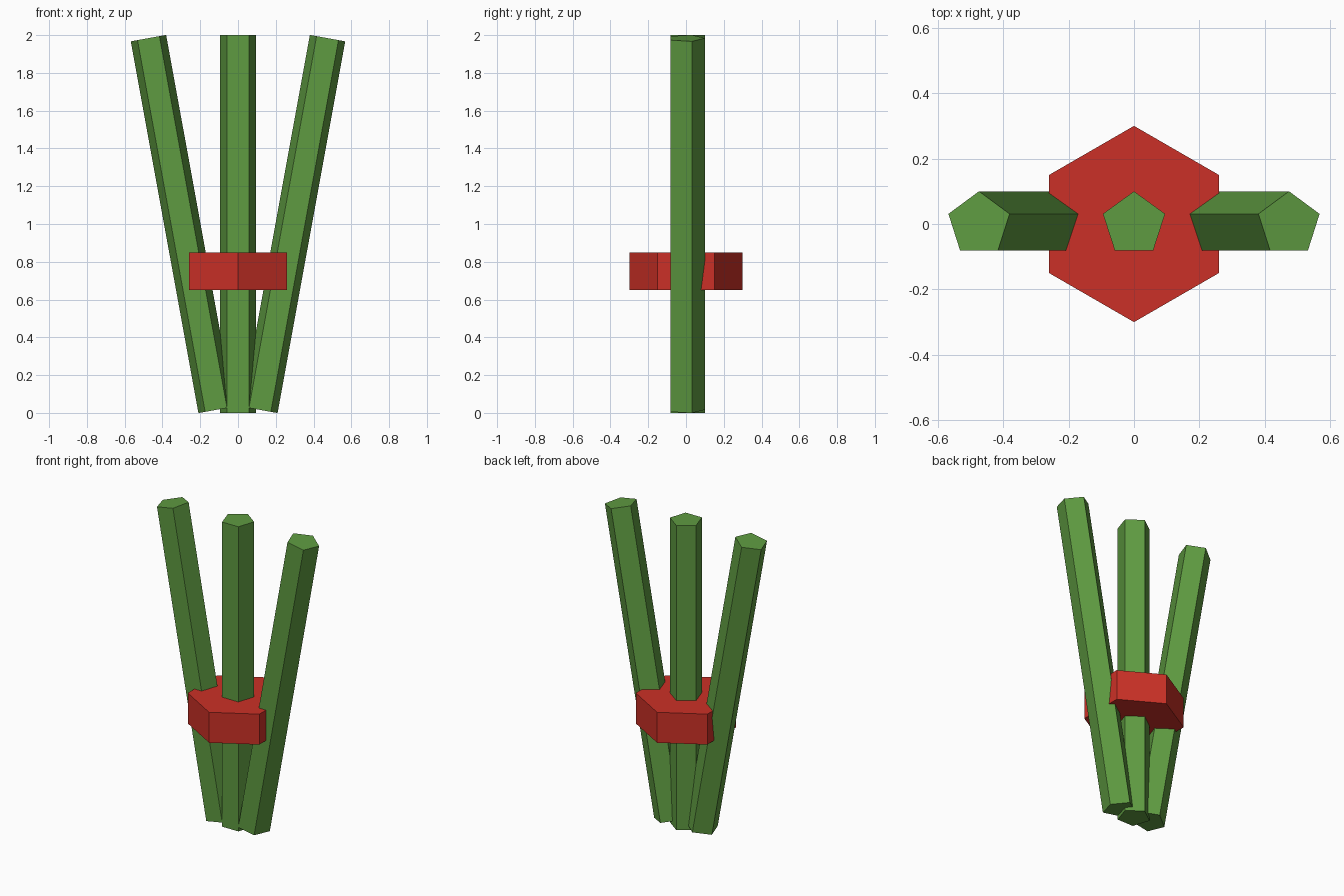
import bpy, bmesh, math

if "Cube" in bpy.data.objects:
    bpy.data.objects.remove(bpy.data.objects["Cube"])


def material(name, rgb):
    m = bpy.data.materials.new(name)
    m.diffuse_color = (*rgb, 1.0)
    m.use_nodes = True
    m.node_tree.nodes["Principled BSDF"].inputs["Base Color"].default_value = m.diffuse_color
    return m


green = material("stalk green", (0.114, 0.328, 0.053))
red = material("band red", (0.60, 0.030, 0.020))


def prism(name, sides, radius, height, location, tilt, mat):
    """Upright flat-sided prism with one corner towards +y, tilted about y."""
    bm = bmesh.new()
    ring = []
    for i in range(sides):
        a = math.pi / 2 + 2 * math.pi * i / sides
        ring.append(bm.verts.new((radius * math.cos(a), radius * math.sin(a), -height / 2)))
    base = bm.faces.new(ring)
    top = bmesh.ops.extrude_face_region(bm, geom=[base], use_keep_orig=True)
    verts = [g for g in top["geom"] if isinstance(g, bmesh.types.BMVert)]
    bmesh.ops.translate(bm, verts=verts, vec=(0, 0, height))
    bmesh.ops.recalc_face_normals(bm, faces=bm.faces)
    mesh = bpy.data.meshes.new(name)
    bm.to_mesh(mesh)
    bm.free()
    mesh.materials.append(mat)
    ob = bpy.data.objects.new(name, mesh)
    ob.location = location
    ob.rotation_euler = (0, tilt, 0)
    bpy.context.collection.objects.link(ob)
    return ob


# three pentagonal stalks fanning out from the base
for name, side in (("left_stalk", -1), ("middle_stalk", 0), ("right_stalk", 1)):
    prism(name, 5, 0.1, 2.0, (0.295 * side, 0, 1.0), 0.18 * side, green)

# hexagonal band tying the bundle
prism("band", 6, 0.3, 0.2, (0, 0, 0.75), 0, red)
